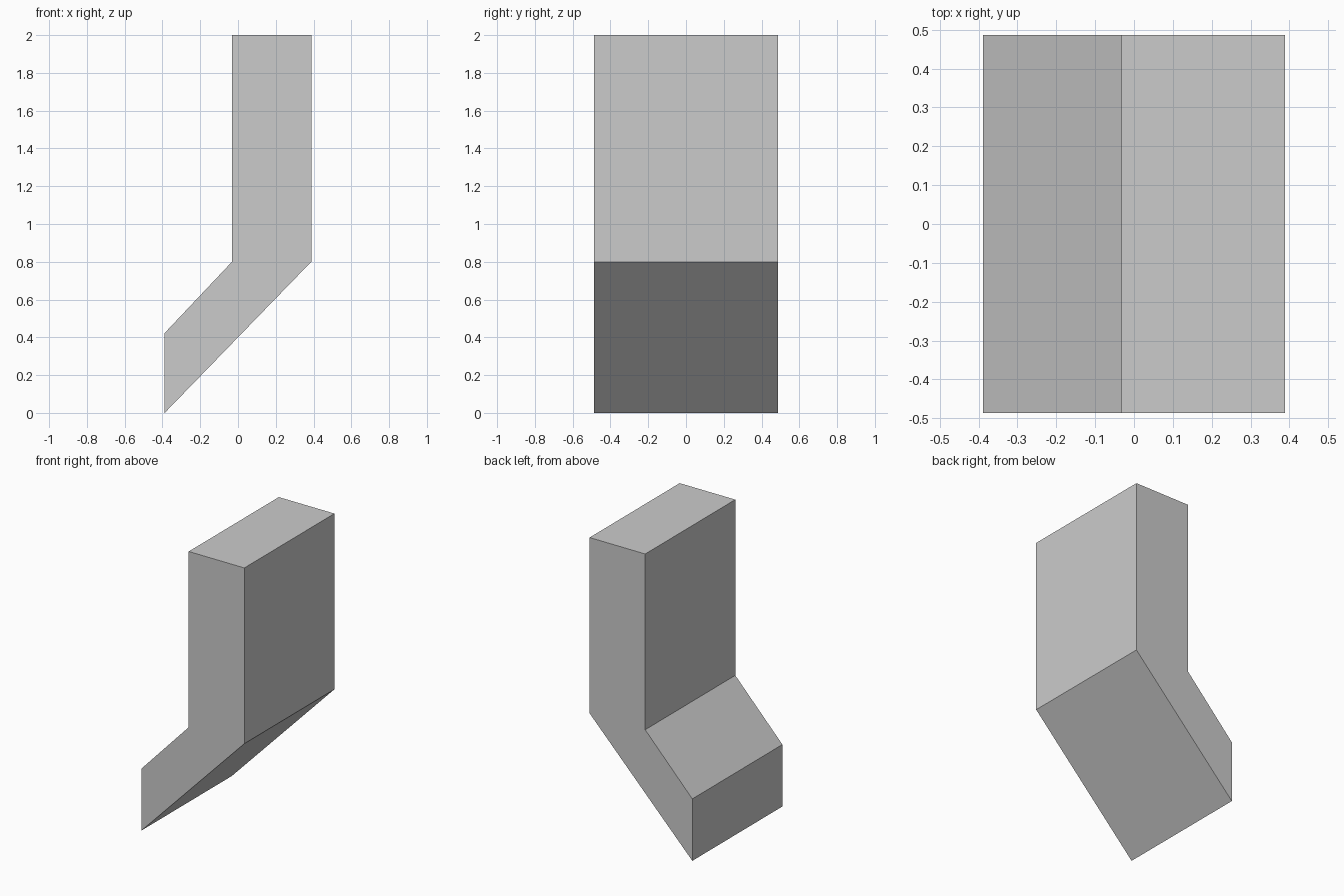
import bpy, bmesh

if "Cube" in bpy.data.objects:
    bpy.data.objects.remove(bpy.data.objects["Cube"])

# Side profile (x, z), counter-clockwise seen from the front
PROFILE = [(-0.388, 0.0), (0.388, 0.8), (0.388, 2.0),
           (-0.032, 2.0), (-0.032, 0.8), (-0.388, 0.423)]
HALF_DEPTH = 0.486


def extrude_profile(name, profile, half_depth):
    bm = bmesh.new()
    face = bm.faces.new([bm.verts.new((x, -half_depth, z)) for x, z in profile])
    result = bmesh.ops.extrude_face_region(bm, geom=[face], use_keep_orig=True)
    verts = [g for g in result["geom"] if isinstance(g, bmesh.types.BMVert)]
    bmesh.ops.translate(bm, verts=verts, vec=(0, 2 * half_depth, 0))
    bmesh.ops.recalc_face_normals(bm, faces=bm.faces)
    mesh = bpy.data.meshes.new(name)
    bm.to_mesh(mesh)
    bm.free()
    obj = bpy.data.objects.new(name, mesh)
    bpy.context.collection.objects.link(obj)
    return obj


# Upright block with the slanted lower section
extrude_profile("angled_block", PROFILE, HALF_DEPTH)
